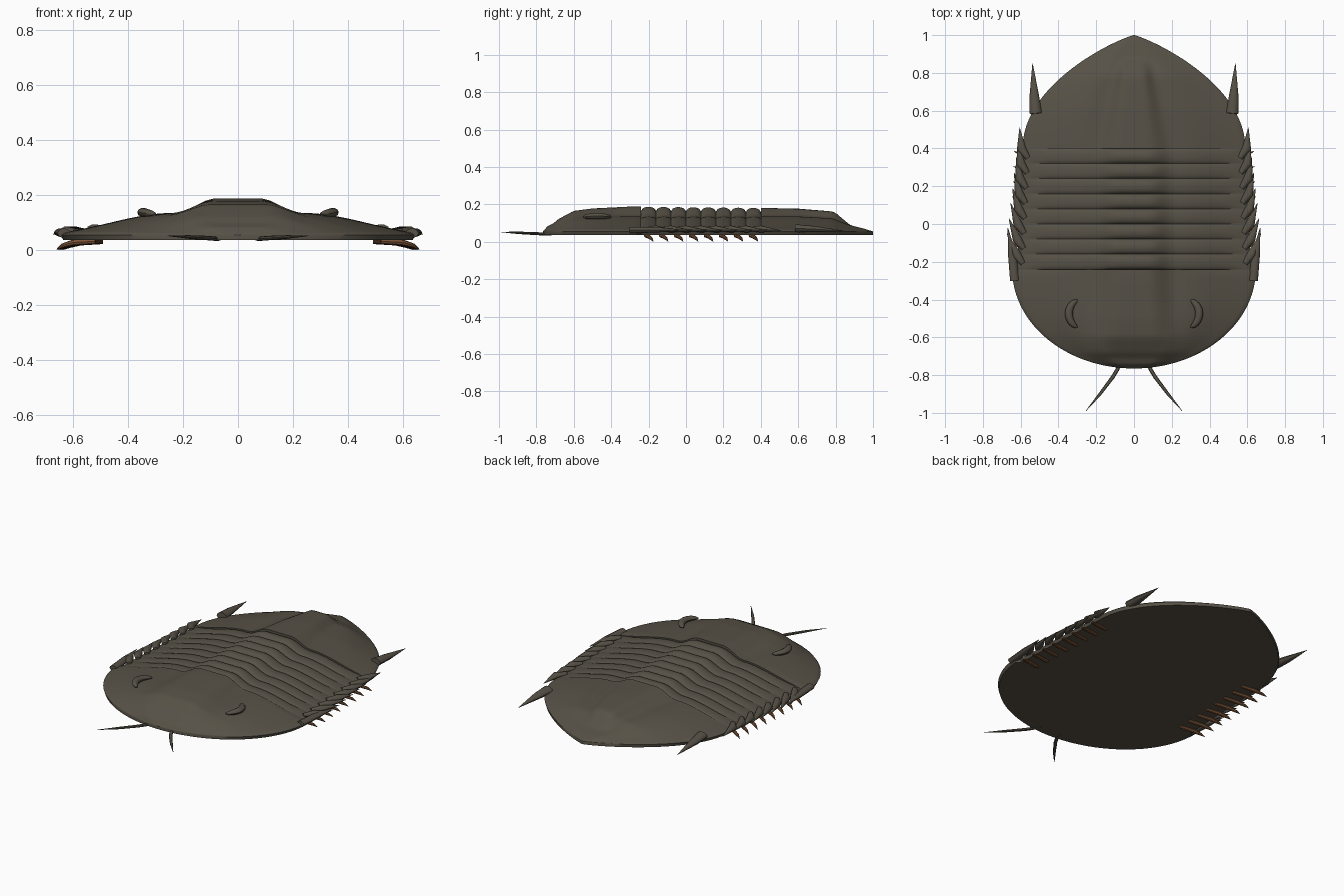
import bpy, bmesh, math
from mathutils import Vector

if "Cube" in bpy.data.objects:
    bpy.data.objects.remove(bpy.data.objects["Cube"])


def material(name, rgb):
    m = bpy.data.materials.new(name)
    m.use_nodes = True
    m.diffuse_color = (*rgb, 1)
    b = m.node_tree.nodes["Principled BSDF"]
    b.inputs["Base Color"].default_value = (*rgb, 1)
    b.inputs["Roughness"].default_value = 0.7
    return m


SHELL = material("shell grey brown", (0.095, 0.083, 0.062))
LEG = material("leg brown", (0.20, 0.09, 0.04))


def smooth(t):
    t = max(0.0, min(1.0, t))
    return t * t * (3 - 2 * t)


def table(y, pts):
    # smooth interpolation through a few (position, value) pairs
    if y <= pts[0][0]:
        return pts[0][1]
    for (a, va), (b, vb) in zip(pts, pts[1:]):
        if y <= b:
            return va + (vb - va) * (y - a) / (b - a)
    return pts[-1][1]


def finish(name, bm, mat, angle=40):
    bmesh.ops.recalc_face_normals(bm, faces=bm.faces)
    me = bpy.data.meshes.new(name)
    bm.to_mesh(me)
    bm.free()
    me.materials.append(mat)
    ob = bpy.data.objects.new(name, me)
    bpy.context.collection.objects.link(ob)
    bpy.ops.object.select_all(action='DESELECT')
    ob.select_set(True)
    bpy.context.view_layer.objects.active = ob
    bpy.ops.object.shade_smooth_by_angle(angle=math.radians(angle))
    return ob


HEAD_Y, TAIL_Y, SEGMENTS = -0.24, 0.40, 8
PITCH = (TAIL_Y - HEAD_Y) / SEGMENTS
EDGE, FLOOR = 0.055, 0.037


def width(y):
    # half width of the outline
    if y < HEAD_Y:
        return 0.645 * math.sqrt(max(0, 1 - ((HEAD_Y - y) / 0.525) ** 2))
    if y <= TAIL_Y:
        return 0.62 - 0.03 * (y - HEAD_Y) / (TAIL_Y - HEAD_Y)
    return 0.59 * max(0, 1 - ((y - TAIL_Y) / 0.6) ** 2) ** 0.85


SIDE_RISE = [(-0.765, 0), (-0.74, 0.028), (-0.68, 0.058), (-0.6, 0.075), (-0.5, 0.08),
             (0.6, 0.08), (0.78, 0.07), (0.87, 0.036), (0.95, 0.016), (1, 0)]
AXIS_RISE = [(-0.71, 0), (-0.6, 0.035), (-0.5, 0.043), (-0.3, 0.053), (0.4, 0.046),
             (0.6, 0.042), (0.8, 0.037), (0.88, 0)]
AXIS_WIDTH = [(-0.6, 0.25), (-0.3, 0.22), (0.4, 0.21), (0.85, 0.10)]


def height(x, y, u, ribbed):
    u = abs(u)
    flank = 0.25 * math.sqrt(max(0, 1 - u ** 8)) + 0.75 * smooth((1 - u) / 0.62)
    a = table(y, AXIS_WIDTH)
    lobe = smooth((a - abs(x)) / (0.62 * a))
    z = EDGE + flank * table(y, SIDE_RISE) + lobe * table(y, AXIS_RISE)
    if ribbed:
        arch = math.sqrt(abs(math.sin(math.pi * (y - HEAD_Y) / PITCH)))
        z -= (1 - arch) * (0.010 + 0.012 * lobe) * min(1, 4 * (1 - u))
    return z


def shell(name, rows, ribbed=False, cols=56):
    # loft of cross-sections with a flat underside
    bm = bmesh.new()
    rings = []
    for y in rows:
        w = max(width(y), 0.004)
        ring = []
        for i in range(cols + 1):
            u = -math.cos(math.pi * i / cols)
            u = 0.5 * u + 0.5 * (2 * i / cols - 1)
            ring.append(bm.verts.new((u * w, y, height(u * w, y, u, ribbed))))
        for s in (0.985, -0.985):
            ring.append(bm.verts.new((s * w, y, FLOOR)))
        rings.append(ring)
    n = len(rings[0])
    for r0, r1 in zip(rings, rings[1:]):
        for i in range(n):
            j = (i + 1) % n
            bm.faces.new((r0[i], r0[j], r1[j], r1[i]))
    bm.faces.new(rings[0])
    bm.faces.new(rings[-1])
    return finish(name, bm, SHELL)


# body: head shield, ribbed thorax, tail shield
N = 36
shell("head_shield", [HEAD_Y - 0.525 * math.sin(math.pi / 2 * i / N) for i in range(N + 1)])
steps = SEGMENTS * 10
shell("thorax", [HEAD_Y + (TAIL_Y - HEAD_Y) * i / steps for i in range(steps + 1)], True)
shell("tail_shield", [TAIL_Y + 0.6 * math.sin(math.pi / 2 * i / N) for i in range(N + 1)])


def tube(name, path, radii, mat, flat=1.0, sides=10):
    # tapered tube along a path, optionally flattened vertically
    bm = bmesh.new()
    pts = [Vector(p) for p in path]
    rings = []
    for k, p in enumerate(pts):
        d = (pts[min(k + 1, len(pts) - 1)] - pts[max(k - 1, 0)]).normalized()
        across = d.cross(Vector((0, 0, 1))).normalized()
        up = across.cross(d) * flat
        rings.append([bm.verts.new(p + radii[k] * (across * math.cos(t) + up * math.sin(t)))
                      for t in (2 * math.pi * i / sides for i in range(sides))])
    for r0, r1 in zip(rings, rings[1:]):
        for i in range(sides):
            j = (i + 1) % sides
            bm.faces.new((r0[i], r0[j], r1[j], r1[i]))
    bm.faces.new(rings[0])
    bm.faces.new(rings[-1])
    return finish(name, bm, mat)


for side, s in (("left", 1), ("right", -1)):
    # rear corner spines of the head
    tube(f"{side}_head_spine",
         [(s * 0.632, -0.30, 0.062), (s * 0.645, -0.16, 0.064), (s * 0.668, -0.02, 0.064)],
         [0.024, 0.022, 0.001], SHELL, 0.7)
    # large tail spines
    tube(f"{side}_tail_spine",
         [(s * 0.52, 0.585, 0.072), (s * 0.528, 0.68, 0.068), (s * 0.537, 0.85, 0.058)],
         [0.032, 0.025, 0.001], SHELL, 0.7)
    for i in range(SEGMENTS):
        y = HEAD_Y + PITCH * (i + 0.5)
        w = width(y)
        # spine at each segment's tip
        tip = 0.672 - 0.0095 * i
        tube(f"{side}_segment_spine_{i + 1}",
             [(s * (w - 0.03), y - 0.01, 0.068), (s * (w + 0.005), y + 0.04, 0.068),
              (s * tip, y + 0.15, 0.058)],
             [0.014, 0.024, 0.001], SHELL, 0.8)
        # short walking leg
        tube(f"{side}_leg_{i + 1}",
             [(s * (w - 0.10), y - 0.015, 0.032), (s * (w - 0.02), y, 0.028),
              (s * (w + 0.02), y + 0.015, 0.016), (s * (w + 0.042), y + 0.025, 0.002)],
             [0.010, 0.011, 0.008, 0.001], LEG, 1.0, 8)
    # crescent eye
    arc = [math.radians(-60 + 12 * k) for k in range(11)]
    tube(f"{side}_eye",
         [(s * (0.255 + 0.09 * math.cos(t)), -0.475 + 0.085 * math.sin(t),
           0.128 + 0.009 * math.cos(t)) for t in arc],
         [0.004 + 0.017 * math.sqrt(math.sin(math.pi * k / 10)) if 0 < k < 10 else 0.004
          for k in range(11)], SHELL, 0.8)
    # feeler
    tube(f"{side}_feeler",
         [(s * 0.07, -0.72, 0.042), (s * 0.088, -0.77, 0.042), (s * 0.112, -0.81, 0.044),
          (s * 0.18, -0.90, 0.048), (s * 0.255, -0.99, 0.052)],
         [0.010, 0.010, 0.010, 0.008, 0.001], SHELL, 0.8, 8)
